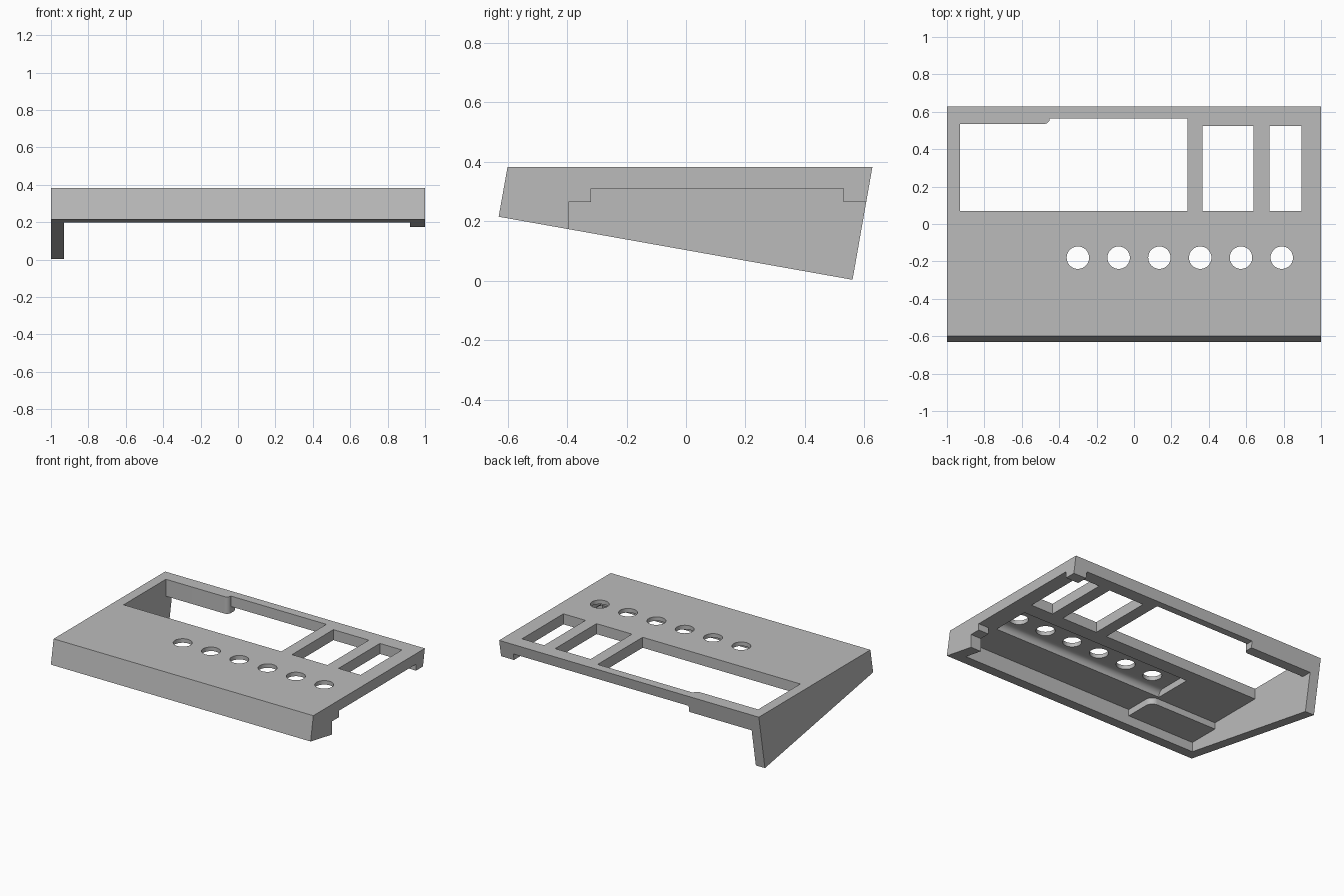
import bpy, bmesh, math

cube = bpy.data.objects.get("Cube")
if cube:
    bpy.data.objects.remove(cube, do_unlink=True)

grey = bpy.data.materials.new("plain grey")
grey.use_nodes = True
colour = (0.5, 0.5, 0.5, 1)
grey.diffuse_color = colour
grey.node_tree.nodes["Principled BSDF"].inputs["Base Color"].default_value = colour


def prism(name, outline, low, high, axis="z"):
    """Extrude a 2D outline along z (outline in x, y) or x (outline in y, z)."""
    bm = bmesh.new()
    rings = []
    for h in (low, high):
        rings.append([bm.verts.new((h, a, b) if axis == "x" else (a, b, h))
                      for a, b in outline])
    bm.faces.new(rings[0])
    bm.faces.new(rings[1])
    n = len(outline)
    for i in range(n):
        j = (i + 1) % n
        bm.faces.new((rings[0][i], rings[0][j], rings[1][j], rings[1][i]))
    bmesh.ops.recalc_face_normals(bm, faces=bm.faces)
    mesh = bpy.data.meshes.new(name)
    bm.to_mesh(mesh)
    bm.free()
    mesh.materials.append(grey)
    obj = bpy.data.objects.new(name, mesh)
    bpy.context.scene.collection.objects.link(obj)
    return obj


def arc(cx, cy, r, start, end, steps=8):
    angles = [math.radians(start + (end - start) * i / steps) for i in range(steps + 1)]
    return [(cx + r * math.cos(a), cy + r * math.sin(a)) for a in angles]


def rect(x0, x1, y0, y1):
    return [(x0, y0), (x1, y0), (x1, y1), (x0, y1)]


# Wedge-shaped shell seen from the side
panel = prism("console_top_panel",
              [(-0.63, 0.215), (0.56, 0.003), (0.627, 0.383), (-0.6, 0.383)],
              -1, 1, "x")
cutters = []


def cut(outline, low, high, axis="z"):
    cutters.append(prism("cutter", outline, low, high, axis))


SIDE, END, FRONT = -0.93, 0.92, -0.54
STEP, PLATE = 0.265, 0.31

# Hollow underside, leaving one full side wall and small corner blocks
cut(rect(SIDE, 1.2, -0.395, 1), -1, STEP)
cut(rect(SIDE, 1.2, -0.32, 0.53), -0.9, PLATE)
cut(rect(-0.45, 0.9, 0.45, 1.1), -0.8, PLATE)

# Space behind the front lip, with a round-cornered pad left at one end
cut(rect(SIDE, END, FRONT, -0.36), -0.7, STEP)
cut([(-0.41, FRONT), (END, FRONT), (END, -0.25), (-0.46, -0.25)]
    + arc(-0.46, -0.37, 0.05, 90, 0), -0.6, PLATE)

# Rounded recess under the row of holes
cut([(-0.3, 0.2), (-0.03, 0.2)] + arc(-0.07, 0.315, 0.04, 0, 90)
    + arc(-0.26, 0.315, 0.04, 90, 180), -0.455, 0.87, "x")

# Large display opening with a stepped rear edge, then two smaller windows
cut([(SIDE, 0.07), (0.285, 0.07), (0.285, 0.565)]
    + arc(-0.48, 0.565, 0.03, 0, -90) + [(SIDE, 0.535)], -0.5, 1)
cut(rect(0.367, 0.64, 0.07, 0.525), 0.1, 1)
cut(rect(0.725, 0.895, 0.07, 0.525), 0.1, 1)

# Row of round holes
for i in range(6):
    cut(arc(-0.3 + 0.218 * i, -0.18, 0.06, 0, 360, 40)[:-1], 0.1, 1)

# Carve the panel and keep only the result
for c in cutters:
    c.hide_render = True
    mod = panel.modifiers.new("carve", "BOOLEAN")
    mod.operation = "DIFFERENCE"
    mod.solver = "EXACT"
    mod.object = c
evaluated = panel.evaluated_get(bpy.context.evaluated_depsgraph_get())
carved = bpy.data.meshes.new_from_object(evaluated)
panel.modifiers.clear()
panel.data = carved
for c in cutters:
    bpy.data.objects.remove(c, do_unlink=True)

bpy.ops.object.select_all(action="DESELECT")
panel.select_set(True)
bpy.context.view_layer.objects.active = panel
bpy.ops.object.shade_smooth_by_angle(angle=math.radians(30))
